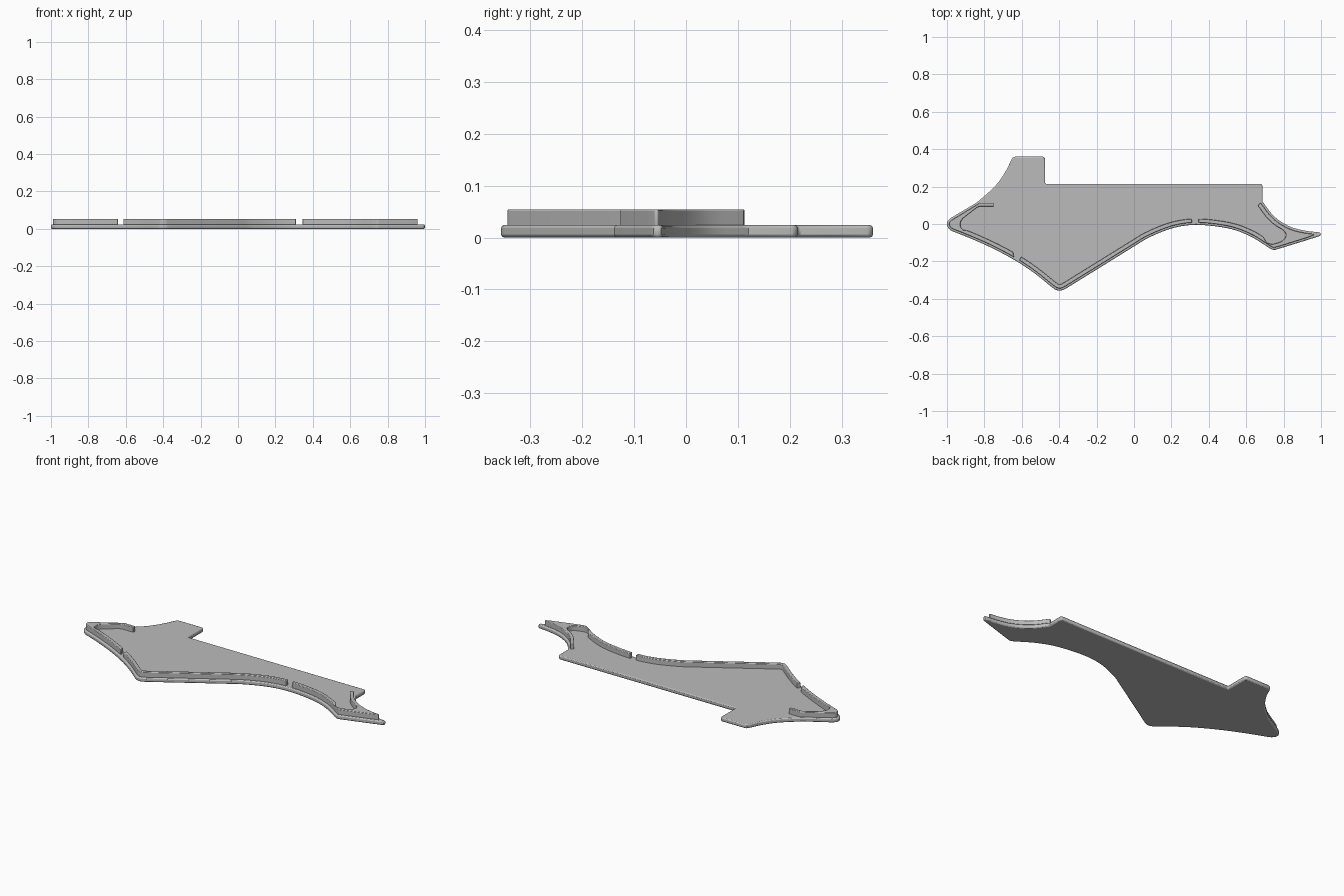
import bpy, bmesh, math
from mathutils import Vector

if "Cube" in bpy.data.objects:
    bpy.data.objects.remove(bpy.data.objects["Cube"])

grey = bpy.data.materials.new("plain grey")
grey.use_nodes = True
grey.diffuse_color = (0.5, 0.5, 0.5, 1)
grey.node_tree.nodes["Principled BSDF"].inputs["Base Color"].default_value = (0.5, 0.5, 0.5, 1)


def spline(points, steps=8):
    """Smooth curve through the points."""
    p = [Vector(q) for q in points]
    p = [2 * p[0] - p[1]] + p + [2 * p[-1] - p[-2]]
    out = []
    for a, b, c, d in zip(p, p[1:], p[2:], p[3:]):
        for i in range(steps):
            t = i / steps
            out.append(0.5 * (2 * b + (c - a) * t + (2 * a - 5 * b + 4 * c - d) * t * t
                              + (3 * b - a - 3 * c + d) * t ** 3))
    return out + [p[-2]]


def inset(path, dist):
    """Shift a path towards the inside of the plate."""
    out = []
    for i, p in enumerate(path):
        d = (path[min(i + 1, len(path) - 1)] - path[max(i - 1, 0)]).normalized()
        out.append(p + Vector((d.y, -d.x)) * dist)
    return out


def between(path, low, high):
    return [p for p in path if low <= p.x <= high]


def pts(*coords):
    return [Vector(c) for c in coords]


def slab(name, outline, bottom, top, bevel):
    """Extrude a closed outline and soften its rims."""
    clean = []
    for p in outline:
        if not clean or (p - clean[-1]).length > 0.002:
            clean.append(p)
    bm = bmesh.new()
    face = bm.faces.new([bm.verts.new((p.x, p.y, bottom)) for p in clean])
    ext = bmesh.ops.extrude_face_region(bm, geom=[face])
    for v in ext["geom"]:
        if isinstance(v, bmesh.types.BMVert):
            v.co.z = top
    bmesh.ops.recalc_face_normals(bm, faces=bm.faces)
    mesh = bpy.data.meshes.new(name)
    bm.to_mesh(mesh)
    bm.free()
    mesh.materials.append(grey)
    obj = bpy.data.objects.new(name, mesh)
    bpy.context.collection.objects.link(obj)
    mod = obj.modifiers.new("soft rim", "BEVEL")
    mod.width = bevel
    mod.segments = 2
    mod.limit_method = "ANGLE"
    mod.angle_limit = math.radians(50)
    bpy.ops.object.select_all(action="DESELECT")
    obj.select_set(True)
    bpy.context.view_layer.objects.active = obj
    bpy.ops.object.shade_smooth_by_angle(angle=math.radians(30))
    return obj


# Edge curves of the plate, clockwise from the back left
back_left = spline([(-0.84, 0.115), (-0.745, 0.2), (-0.69, 0.275), (-0.655, 0.345)])
tab = pts((-0.648, 0.356), (-0.635, 0.36), (-0.487, 0.36), (-0.478, 0.357), (-0.475, 0.348),
          (-0.475, 0.215), (0.675, 0.215), (0.684, 0.212), (0.687, 0.203))
back_right = spline([(0.687, 0.12), (0.75, 0.04), (0.83, -0.012), (0.91, -0.035), (0.985, -0.044)])
right_tip = pts((0.997, -0.048), (1.0, -0.055), (0.995, -0.063))
foot = spline([(0.985, -0.067), (0.88, -0.1), (0.775, -0.132), (0.745, -0.138), (0.715, -0.124)])
arch = spline([(0.70, -0.113), (0.62, -0.065), (0.51, -0.025), (0.345, -0.005),
               (0.215, -0.02), (0.085, -0.07), (0, -0.12)])
front_tip = spline([(-0.36, -0.343), (-0.38, -0.353), (-0.4, -0.356), (-0.42, -0.351), (-0.44, -0.337)])
front_left = spline([(-0.45, -0.329), (-0.53, -0.265), (-0.62, -0.204), (-0.74, -0.138),
                     (-0.86, -0.083), (-0.975, -0.037)])
left_tip = spline([(-0.985, -0.03), (-0.997, -0.015), (-1.0, 0.0), (-0.995, 0.017), (-0.98, 0.032)])

slab("base_plate", back_left + tab + back_right + right_tip + foot + arch
     + front_tip + front_left + left_tip, 0, 0.024, 0.006)

GAP, WALL = 0.012, 0.033   # wall faces measured in from the plate edge


def wall(name, outer, inner):
    slab(name, outer + inner[::-1], 0.018, 0.054, 0.003)


# Left wall, wrapping the left tip and hooking inwards
left_edge = front_left + left_tip + pts((-0.85, 0.111))
wall("left_rib",
     between(inset(left_edge, GAP), -1, -0.635) + pts((-0.825, 0.113), (-0.75, 0.113)),
     between(inset(front_left, WALL), -0.9, -0.635)
     + spline([(-0.915, -0.032), (-0.927, -0.015), (-0.927, 0.01), (-0.915, 0.03)], 4)
     + pts((-0.84, 0.088), (-0.825, 0.094), (-0.75, 0.094)))

# Middle wall, from the arch around the front tip
middle_edge = arch + front_tip + front_left
wall("middle_rib", between(inset(middle_edge, GAP), -0.615, 0.32),
     between(inset(middle_edge, WALL), -0.615, 0.32))

# Right wall, filling the right tip and curling up behind it
wall("right_rib",
     between(inset(back_right, GAP), 0, 0.93) + pts((0.96, -0.053), (0.96, -0.06))
     + between(inset(foot + arch, GAP), 0.345, 0.94),
     between(inset(back_right, WALL), 0, 0.78)
     + spline([(0.795, -0.03), (0.812, -0.055), (0.8, -0.085), (0.77, -0.1),
               (0.735, -0.107), (0.71, -0.1)], 4)
     + between(inset(arch, WALL), 0.345, 0.69))
